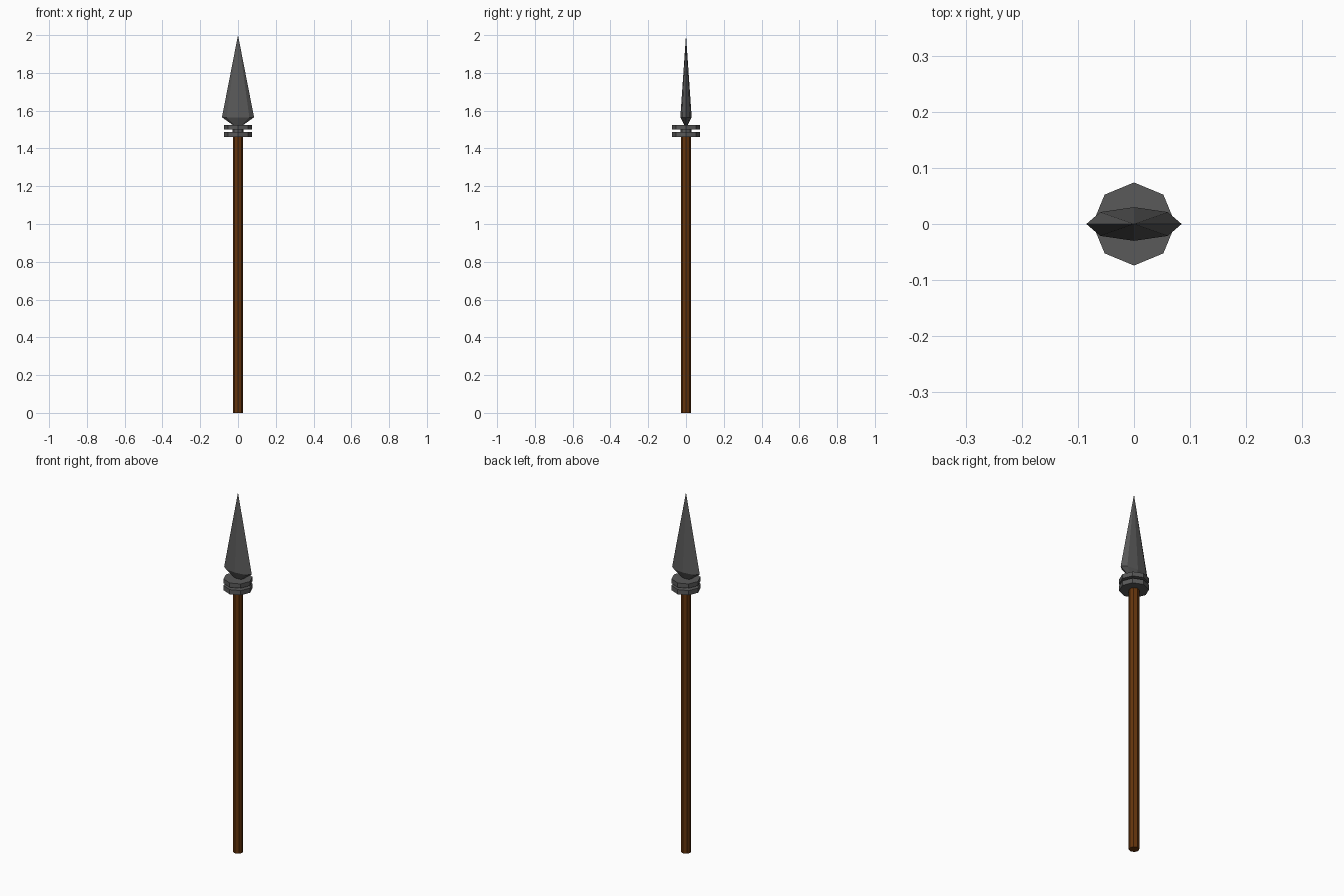
import bpy, bmesh, math

if "Cube" in bpy.data.objects:
    bpy.data.objects.remove(bpy.data.objects["Cube"])

SIDES = 8

def lathe(name, profile, sx=1.0, sy=1.0, material=None):
    """Eight-sided flat-faced solid from (radius, z) points; radius 0 makes a tip."""
    bm = bmesh.new()
    rings = []
    for r, z in profile:
        if r == 0:
            rings.append([bm.verts.new((0, 0, z))])
        else:
            rings.append([bm.verts.new((r * sx * math.cos(math.tau * i / SIDES),
                                        r * sy * math.sin(math.tau * i / SIDES), z))
                          for i in range(SIDES)])
    for a, b in zip(rings, rings[1:]):
        for i in range(SIDES):
            j = (i + 1) % SIDES
            if len(b) == 1:
                bm.faces.new((a[i], a[j], b[0]))
            else:
                bm.faces.new((a[i], a[j], b[j], b[i]))
    for ring in (rings[0], rings[-1]):
        if len(ring) > 1:
            bm.faces.new(ring)
    bmesh.ops.recalc_face_normals(bm, faces=bm.faces)
    mesh = bpy.data.meshes.new(name)
    bm.to_mesh(mesh)
    bm.free()
    if material:
        mesh.materials.append(material)
    obj = bpy.data.objects.new(name, mesh)
    bpy.context.collection.objects.link(obj)
    return obj

def colour(name, rgb):
    mat = bpy.data.materials.new(name)
    mat.diffuse_color = (*rgb, 1)
    mat.use_nodes = True
    mat.node_tree.nodes["Principled BSDF"].inputs["Base Color"].default_value = mat.diffuse_color
    return mat

wood = colour("wood", (0.13, 0.035, 0.004))
iron = colour("iron", (0.10, 0.10, 0.10))

# Wooden shaft, running up inside the collars
lathe("shaft", [(0.026, 0), (0.026, 1.475)], material=wood)

# Two collar rings and the neck joining them
for name, z0, z1 in (("lower_collar", 1.461, 1.487), ("upper_collar", 1.5, 1.524)):
    lathe(name, [(0.074, z0), (0.074, z1)], material=iron)
lathe("neck", [(0.03, 1.475), (0.03, 1.51)], material=iron)

# Flattened spearhead, tapering to the neck below and a point above
lathe("blade", [(0.18, 1.515), (1, 1.565), (0, 2.0)], 0.085, 0.03, iron)
